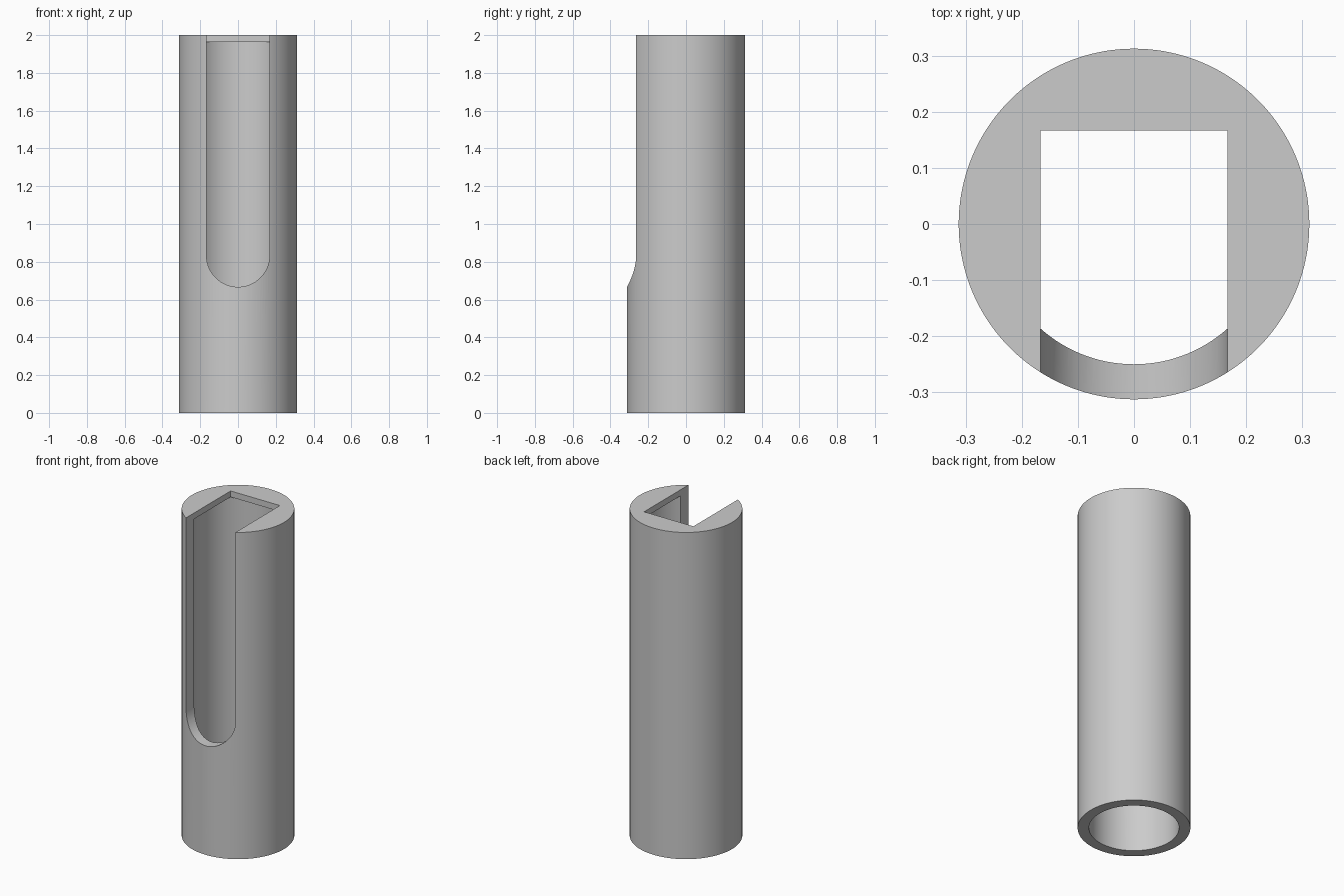
import bpy
import bmesh
from math import cos, sin, pi, radians

OUTER_R, BORE_R, SLOT_R = 0.3125, 0.25, 0.167
HEIGHT, CAP = 2.0, 0.037
SLOT_Z = 0.667 + SLOT_R
SIDES = 128

cube = bpy.data.objects.get("Cube")
if cube:
    bpy.data.objects.remove(cube, do_unlink=True)

grey = bpy.data.materials.new("plain grey")
grey.use_nodes = True
colour = (0.6, 0.6, 0.6, 1)
grey.diffuse_color = colour
grey.node_tree.nodes["Principled BSDF"].inputs["Base Color"].default_value = colour


def prism(name, profile, sweep):
    """Closed solid made by sweeping a flat profile along a vector."""
    bm = bmesh.new()
    face = bm.faces.new([bm.verts.new(p) for p in profile])
    top = bmesh.ops.extrude_face_region(bm, geom=[face])
    verts = [v for v in top["geom"] if isinstance(v, bmesh.types.BMVert)]
    bmesh.ops.translate(bm, verts=verts, vec=sweep)
    bmesh.ops.recalc_face_normals(bm, faces=bm.faces)
    mesh = bpy.data.meshes.new(name)
    bm.to_mesh(mesh)
    bm.free()
    mesh.materials.append(grey)
    obj = bpy.data.objects.new(name, mesh)
    bpy.context.collection.objects.link(obj)
    return obj


def circle(r, z):
    turns = [2 * pi * i / SIDES for i in range(SIDES)]
    return [(r * cos(a), r * sin(a), z) for a in turns]


# Solid body
body = prism("slotted_tube", circle(OUTER_R, 0), (0, 0, HEIGHT))

# Bore, open below and stopping under the thin top cap
bore = prism("bore_cutter", circle(BORE_R, -0.1), (0, 0, HEIGHT - CAP + 0.1))

# Round-ended slot, cut through the front wall and the cap
arc = [pi + pi * i / 48 for i in range(49)]
outline = [(SLOT_R * cos(a), -0.5, SLOT_Z + SLOT_R * sin(a)) for a in arc]
outline += [(SLOT_R, -0.5, HEIGHT + 0.1), (-SLOT_R, -0.5, HEIGHT + 0.1)]
slot = prism("slot_cutter", outline, (0, 0.5 + SLOT_R, 0))

bpy.ops.object.select_all(action="DESELECT")
bpy.context.view_layer.objects.active = body
body.select_set(True)
for cutter in (bore, slot):
    cutter.hide_render = True
    cut = body.modifiers.new(cutter.name, "BOOLEAN")
    cut.operation = "DIFFERENCE"
    cut.solver = "EXACT"
    cut.object = cutter
    bpy.ops.object.modifier_apply(modifier=cut.name)
    bpy.data.objects.remove(cutter, do_unlink=True)

bpy.ops.object.shade_smooth_by_angle(angle=radians(30))
